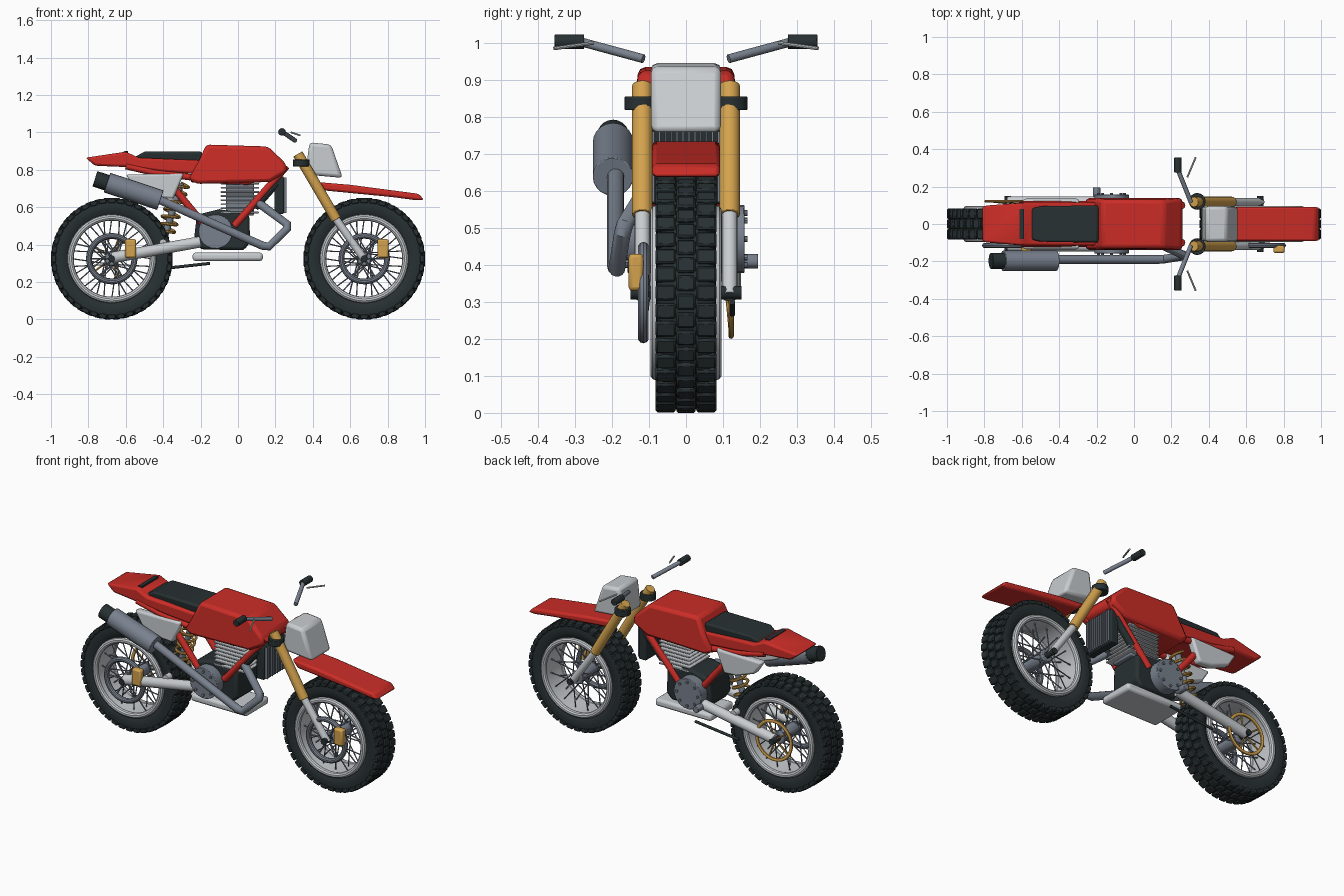
import bpy, bmesh, math
from mathutils import Vector, Matrix

if "Cube" in bpy.data.objects:
    bpy.data.objects.remove(bpy.data.objects["Cube"])

def material(name, rgb):
    m = bpy.data.materials.new(name)
    m.diffuse_color = (*rgb, 1)
    m.use_nodes = True
    m.node_tree.nodes["Principled BSDF"].inputs["Base Color"].default_value = m.diffuse_color
    return m

RED = material("red_paint", (0.60, 0.026, 0.02))
GOLD = material("gold_metal", (0.65, 0.36, 0.075))
DARK = material("dark_rubber", (0.021, 0.03, 0.032))
GREY = material("steel_grey", (0.19, 0.22, 0.27))
WHITE = material("pale_grey", (0.58, 0.61, 0.63))

def add(name, mesh, mat, bevel=0, segs=2):
    ob = bpy.data.objects.new(name, mesh)
    bpy.context.collection.objects.link(ob)
    mesh.materials.clear()
    mesh.materials.append(mat)
    if bevel:
        b = ob.modifiers.new("bevel", 'BEVEL')
        b.width, b.segments, b.limit_method = bevel, segs, 'ANGLE'
        b.angle_limit = math.radians(30)
    return ob

def from_bm(name, bm, mat, bevel=0, segs=2):
    bmesh.ops.recalc_face_normals(bm, faces=bm.faces)
    me = bpy.data.meshes.new(name)
    bm.to_mesh(me)
    bm.free()
    return add(name, me, mat, bevel, segs)

def tube(name, paths, r, mat, closed=False, res=4, bevel=0):
    """Round tubes along one or more point lists."""
    cu = bpy.data.curves.new(name, 'CURVE')
    cu.dimensions = '3D'
    cu.bevel_depth, cu.bevel_resolution, cu.use_fill_caps = r, res, True
    for pts in paths:
        sp = cu.splines.new('POLY')
        sp.points.add(len(pts) - 1)
        for p, co in zip(sp.points, pts):
            p.co = (*co, 1)
        sp.use_cyclic_u = closed
    tmp = bpy.data.objects.new(name + "_path", cu)
    bpy.context.collection.objects.link(tmp)
    me = bpy.data.meshes.new_from_object(tmp)
    bpy.data.objects.remove(tmp)
    bpy.data.curves.remove(cu)
    bm = bmesh.new()
    bm.from_mesh(me)
    bmesh.ops.remove_doubles(bm, verts=bm.verts, dist=1e-5)
    return from_bm(name, bm, mat, bevel)

def prism(name, pts, y0, y1, mat, bevel=0.01, narrow=None):
    """Side profile in x/z extruded across y; narrow maps (x, z) to a width factor."""
    bm = bmesh.new()
    f = bm.faces.new([bm.verts.new((x, y0, z)) for x, z in pts])
    ex = bmesh.ops.extrude_face_region(bm, geom=[f])
    for v in ex['geom']:
        if isinstance(v, bmesh.types.BMVert):
            v.co.y = y1
    if narrow:
        for v in bm.verts:
            v.co.y *= narrow(v.co.x, v.co.z)
    return from_bm(name, bm, mat, bevel)

def box(name, c, s, mat, bevel=0.008):
    bm = bmesh.new()
    bmesh.ops.create_cube(bm, size=1, matrix=Matrix.Translation(c) @ Matrix.Diagonal((*s, 1)))
    return from_bm(name, bm, mat, bevel)

def lathe(name, prof, cx, cz, mat, n=64, closed=True):
    """Revolve (radius, y) profile about the wheel axis."""
    bm = bmesh.new()
    rings = [[bm.verts.new((cx + r * math.cos(2 * math.pi * i / n), y, cz + r * math.sin(2 * math.pi * i / n)))
              for r, y in prof] for i in range(n)]
    m = len(prof)
    for i in range(n):
        a, b = rings[i], rings[(i + 1) % n]
        for j in range(m if closed else m - 1):
            k = (j + 1) % m
            bm.faces.new((a[j], a[k], b[k], b[j]))
    return from_bm(name, bm, mat)

def ring(name, R, r, cx, y, cz, mat, flat=1.0):
    prof = [(R + r * math.cos(t * math.pi / 5), y + flat * r * math.sin(t * math.pi / 5)) for t in range(10)]
    return lathe(name, prof, cx, cz, mat)

# Wheels
def wheel(tag, cx):
    cz, n = 0.325, 40
    half = [(0.225, 0.06), (0.25, 0.077), (0.28, 0.081), (0.303, 0.078), (0.314, 0.062), (0.316, 0.02)]
    lathe(tag + "_tyre", half + [(r, -y) for r, y in reversed(half)], cx, cz, DARK)
    bm = bmesh.new()
    for i in range(n):
        for row in (-1, 0, 1):
            a = 2 * math.pi * (i + 0.5 * (row == 0)) / n
            mat = (Matrix.Translation((cx, 0, cz)) @ Matrix.Rotation(a, 4, 'Y')
                   @ Matrix.Translation((0.312 - abs(row) * 0.002, row * 0.055, 0))
                   @ Matrix.Diagonal((0.027, 0.05 + 0.004 * abs(row), 0.042, 1)))
            bmesh.ops.create_cube(bm, size=1, matrix=mat)
    from_bm(tag + "_tread", bm, DARK, 0.005, 1)
    lathe(tag + "_rim_barrel", [(0.21, -0.08), (0.228, -0.08), (0.228, 0.08), (0.21, 0.08)], cx, cz, WHITE)
    for s in (-1, 1):
        ring(tag + "_rim_edge", 0.22, 0.017, cx, s * 0.08, cz, WHITE)
    spokes = []
    for i in range(32):
        s = 1 if i % 2 else -1
        a = 2 * math.pi * i / 32
        b = a + 0.9 * (1 if i % 4 < 2 else -1)
        spokes.append([(cx + 0.035 * math.cos(b), s * 0.07, cz + 0.035 * math.sin(b)),
                       (cx + 0.213 * math.cos(a), s * 0.03, cz + 0.213 * math.sin(a))])
    tube(tag + "_spokes", spokes, 0.0035, GREY, res=1)
    tube(tag + "_hub", [[(cx, -0.085, cz), (cx, 0.085, cz)]], 0.038, GREY, bevel=0.006)
    tube(tag + "_axle", [[(cx, -0.15, cz), (cx, 0.15, cz)]], 0.018, DARK)
    # Brake ring on the near side with its carrier arms
    ring(tag + "_brake_disc", 0.122, 0.015, cx, -0.115, cz, GREY)
    arms = [[(cx, -0.1, cz), (cx + 0.12 * math.cos(t), -0.112, cz + 0.12 * math.sin(t))]
            for t in (k * math.pi / 3 for k in range(6))]
    tube(tag + "_disc_arms", arms, 0.005, GREY, res=2)
    box(tag + "_brake_caliper", (cx + 0.1, -0.135, 0.38), (0.06, 0.04, 0.1), GOLD, 0.01)

wheel("rear", -0.675)
wheel("front", 0.675)
ring("rear_sprocket", 0.115, 0.01, -0.675, 0.122, 0.325, GOLD, 0.8)
tube("sprocket_arms", [[(-0.675, 0.11, 0.325), (-0.675 + 0.11 * math.cos(t), 0.12, 0.325 + 0.11 * math.sin(t))]
     for t in (k * 2 * math.pi / 5 for k in range(5))], 0.005, GOLD, res=2)

# Paired parts on both sides
for s in (-1, 1):
    y = s * 0.118
    tube("fork_upper", [[(0.32, y, 0.885), (0.525, y, 0.535)]], 0.028, GOLD, res=6, bevel=0.006)
    tube("fork_lower", [[(0.515, y, 0.55), (0.68, y, 0.315)]], 0.021, WHITE, res=6)
    tube("fork_clamp", [[(0.338, s * 0.121, 0.818), (0.338, s * 0.121, 0.855)]], 0.045, DARK, res=6, bevel=0.007)
    tube("handlebar", [[(0.305, s * 0.115, 0.957), (0.237, s * 0.285, 1.003)]], 0.012, GREY)
    tube("hand_grip", [[(0.235, s * 0.275, 1.003), (0.235, s * 0.355, 1.003)]], 0.02, DARK, bevel=0.004)
    tube("hand_lever", [[(0.285, s * 0.25, 1.0), (0.33, s * 0.357, 0.985)]], 0.005, WHITE, res=2)
    tube("swingarm", [[(-0.2, y, 0.415), (-0.675, y, 0.33)]], 0.03, WHITE, res=6, bevel=0.008)
    tube("frame_rear_tube", [[(-0.34, s * 0.1, 0.7), (-0.16, s * 0.1, 0.48)]], 0.019, RED)
    tube("frame_front_tube", [[(-0.02, s * 0.1, 0.5), (0.26, s * 0.1, 0.82)]], 0.019, RED)
    tube("frame_top_tube", [[(0.26, s * 0.1, 0.81), (0.05, s * 0.1, 0.735), (-0.25, s * 0.1, 0.75)]], 0.016, RED)
    tube("seat_rail", [[(-0.25, s * 0.105, 0.76), (-0.45, s * 0.105, 0.785), (-0.6, s * 0.105, 0.82)]], 0.017, RED)
    prism("side_panel", [(-0.6, 0.775), (-0.29, 0.78), (-0.345, 0.645), (-0.43, 0.65), (-0.55, 0.695)],
          s * 0.085, s * 0.135, WHITE, 0.012)
    # Engine cover with bolts and foot peg
    tube("engine_cover", [[(-0.12, s * 0.09, 0.47), (-0.12, s * 0.158, 0.47)]], 0.092, GREY, res=10, bevel=0.012)
    tube("cover_bolts", [[(-0.12 + 0.07 * math.cos(t), s * 0.15, 0.47 + 0.07 * math.sin(t)),
         (-0.12 + 0.07 * math.cos(t), s * 0.166, 0.47 + 0.07 * math.sin(t))]
         for t in (k * math.pi / 4 for k in range(8))], 0.008, GREY, res=2)
tube("gear_pedal", [[(-0.2, 0.12, 0.41), (-0.2, 0.195, 0.41)]], 0.02, GREY, bevel=0.004)

# Engine
prism("crankcase", [(-0.2, 0.375), (0.03, 0.37), (0.065, 0.41), (0.06, 0.56), (-0.1, 0.59), (-0.22, 0.56), (-0.235, 0.43)],
      -0.1, 0.1, DARK, 0.015)
box("engine_cylinder", (0.01, 0, 0.645), (0.15, 0.15, 0.18), GREY)
for i in range(8):
    box("cooling_fin", (0.01, 0, 0.572 + 0.022 * i), (0.205, 0.2, 0.009), WHITE, 0.003)
box("radiator", (0.22, 0, 0.665), (0.05, 0.21, 0.2), DARK, 0.006)
for i in range(12):
    box("radiator_slat", (0.25, -0.088 + 0.016 * i, 0.665), (0.018, 0.005, 0.19), GREY, 0)
tube("radiator_hoses", [[(0.205, s * 0.09, 0.73), (0.09, s * 0.09, 0.6)] for s in (-1, 1)], 0.022, DARK)
box("skid_plate", (-0.055, 0, 0.335), (0.375, 0.22, 0.045), WHITE, 0.015)
tube("chain_guard", [[(-0.44, 0.125, 0.268), (-0.15, 0.125, 0.3)]], 0.008, DARK)

# Rear shock and spring
lo, hi = Vector((-0.39, 0, 0.45)), Vector((-0.305, 0, 0.73))
ax = (hi - lo).normalized()
u, v = Vector((0, 1, 0)), ax.cross(Vector((0, 1, 0)))
helix = [lo.lerp(hi, i / 112) + 0.045 * (u * math.cos(i * math.pi / 8) + v * math.sin(i * math.pi / 8)) for i in range(113)]
tube("shock_spring", [helix], 0.008, GOLD, res=2)
tube("shock_rod", [[lo - ax * 0.05, hi]], 0.018, GREY)
tube("shock_pivot", [[(-0.4, -0.12, 0.41), (-0.4, 0.12, 0.41)]], 0.02, WHITE)

# Exhaust
tube("exhaust_pipe", [[(-0.42, -0.19, 0.64), (-0.34, -0.19, 0.605), (0.13, -0.19, 0.395), (0.165, -0.187, 0.39),
      (0.262, -0.172, 0.485), (0.262, -0.165, 0.51), (0.1, -0.09, 0.63)]], 0.023, GREY, res=5)
tube("muffler", [[(-0.7, -0.197, 0.732), (-0.415, -0.197, 0.638)]], 0.055, GREY, res=8, bevel=0.012)
tube("muffler_cap", [[(-0.765, -0.197, 0.752), (-0.69, -0.197, 0.728)]], 0.043, DARK, res=8, bevel=0.006)

# Bodywork
prism("fuel_tank", [(-0.17, 0.935), (0.16, 0.925), (0.255, 0.835), (0.262, 0.79), (0.17, 0.735), (-0.22, 0.725),
      (-0.265, 0.75), (-0.21, 0.845)], -0.138, 0.138, RED, 0.018,
      lambda x, z: 0.93 if z > 0.9 else 1.0)
prism("tail_fairing", [(-0.815, 0.865), (-0.6, 0.897), (-0.53, 0.865), (-0.19, 0.85), (-0.19, 0.775), (-0.4, 0.79),
      (-0.6, 0.815), (-0.765, 0.822)], -0.115, 0.115, RED, 0.012,
      lambda x, z: 0.85 if x < -0.75 else 1.0)
prism("seat", [(-0.56, 0.865), (-0.5, 0.897), (-0.19, 0.897), (-0.19, 0.83), (-0.53, 0.835)], -0.1, 0.1, DARK, 0.012,
      lambda x, z: 0.82 if x < -0.5 else 1.0)
prism("tail_strip", [(-0.613, 0.894), (-0.613, 0.899), (-0.587, 0.901), (-0.587, 0.885)], -0.08, 0.08, DARK, 0)
prism("front_fender", [(0.42, 0.735), (0.6, 0.72), (0.965, 0.672), (0.995, 0.64), (0.95, 0.638), (0.82, 0.655), (0.46, 0.69)],
      -0.092, 0.092, RED, 0.012)
prism("number_plate", [(0.382, 0.947), (0.498, 0.935), (0.56, 0.757), (0.36, 0.775)], -0.095, 0.095, WHITE, 0.018)

# Smooth shading with sharp edges kept
bpy.ops.object.select_all(action='DESELECT')
for ob in bpy.context.scene.objects:
    ob.select_set(True)
    bpy.context.view_layer.objects.active = ob
bpy.ops.object.shade_smooth_by_angle(angle=math.radians(35))
